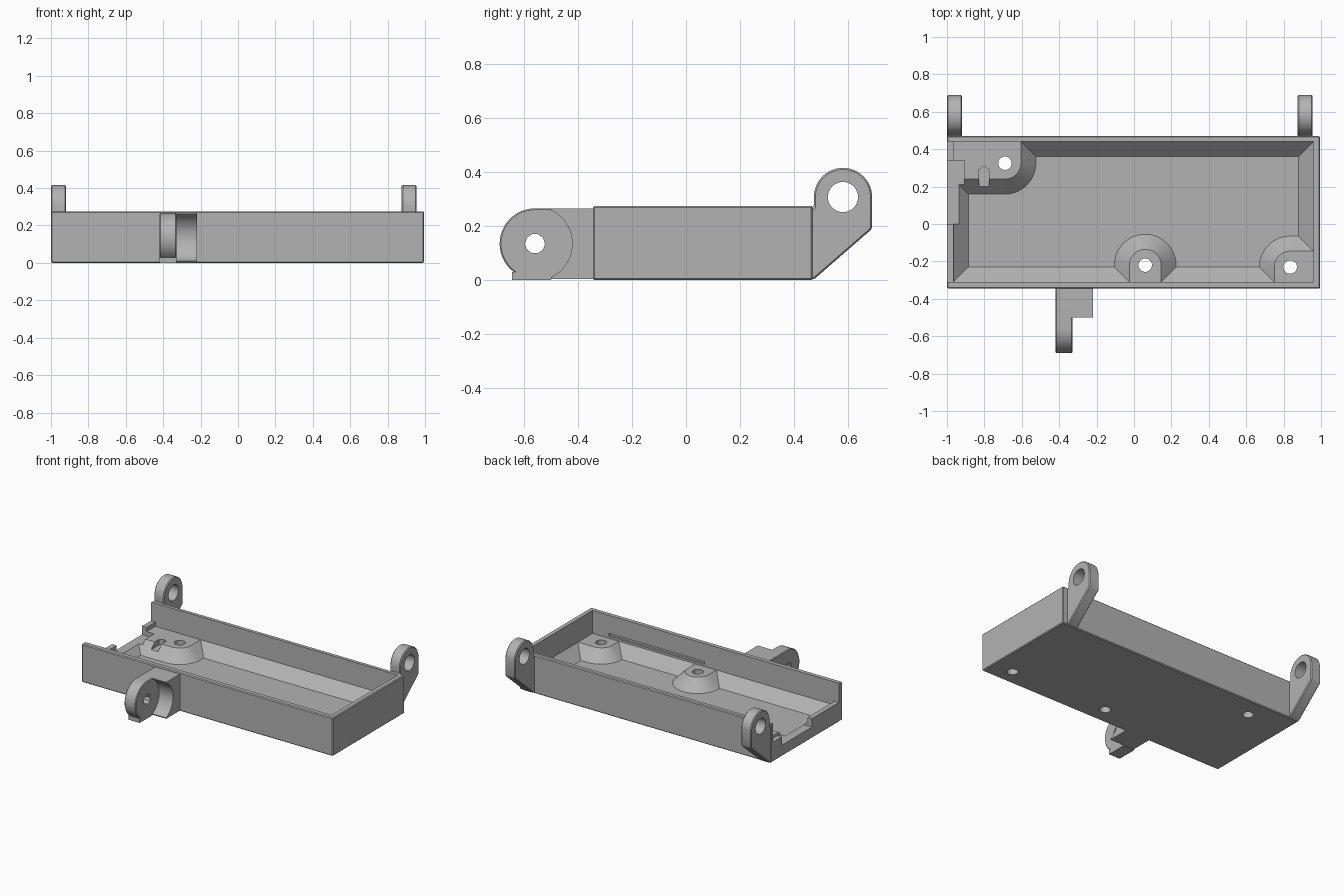
import bpy, bmesh, math
from mathutils import Vector

if "Cube" in bpy.data.objects:
    bpy.data.objects.remove(bpy.data.objects["Cube"], do_unlink=True)

grey = bpy.data.materials.new("plain grey")
grey.use_nodes = True
GREY = (0.45, 0.45, 0.45, 1)
grey.diffuse_color = GREY
grey.node_tree.nodes["Principled BSDF"].inputs["Base Color"].default_value = GREY


def arc(cx, cy, r, a0, a1, n=24):
    angles = [math.radians(a0 + (a1 - a0) * i / n) for i in range(n + 1)]
    return [(cx + r * math.cos(a), cy + r * math.sin(a)) for a in angles]


def circle(cx, cy, r, n=32):
    return arc(cx, cy, r, 0, 360, n)[:-1]


def rect(x0, x1, y0, y1):
    return [(x0, y0), (x1, y0), (x1, y1), (x0, y1)]


def loft(name, low, high, a, b, axis="z", bevel=0):
    """Closed solid between two matching outlines at heights a and b along an axis."""
    place = (lambda p, h: (h, *p)) if axis == "x" else (lambda p, h: (*p, h))
    bm = bmesh.new()
    lower = [bm.verts.new(place(p, a)) for p in low]
    upper = [bm.verts.new(place(p, b)) for p in high]
    bm.faces.new(lower[::-1])
    bm.faces.new(upper)
    n = len(low)
    for i in range(n):
        j = (i + 1) % n
        bm.faces.new((lower[i], lower[j], upper[j], upper[i]))
    bmesh.ops.recalc_face_normals(bm, faces=bm.faces)
    if bevel:
        sharp = [e for e in bm.edges if e.calc_face_angle() > 0.5]
        bmesh.ops.bevel(bm, geom=sharp, offset=bevel, segments=1, affect="EDGES")
    mesh = bpy.data.meshes.new(name)
    bm.to_mesh(mesh)
    bm.free()
    mesh.materials.append(grey)
    ob = bpy.data.objects.new(name, mesh)
    bpy.context.collection.objects.link(ob)
    return ob


def prism(name, outline, a, b, axis="z", bevel=0):
    return loft(name, outline, outline, a, b, axis, bevel)


def combine(ob, other, operation="DIFFERENCE"):
    other.hide_render = True
    mod = ob.modifiers.new("combine", "BOOLEAN")
    mod.object, mod.operation, mod.solver = other, operation, "EXACT"
    bpy.context.view_layer.objects.active = ob
    bpy.ops.object.modifier_apply(modifier=mod.name)
    bpy.data.objects.remove(other, do_unlink=True)


def smooth(ob):
    bpy.ops.object.select_all(action="DESELECT")
    ob.select_set(True)
    bpy.context.view_layer.objects.active = ob
    bpy.ops.object.shade_smooth_by_angle(angle=math.radians(25))


# Main dimensions of the tray
FLOOR, LEDGE, SLOPE = 0.03, 0.11, 0.08
X0, X1, Y0, Y1 = -0.965, 0.96, -0.31, 0.44

# Tray shell with a sloped basin and upright walls
tray = prism("tray", rect(-1, 0.995, -0.345, 0.47), 0, 0.275, bevel=0.006)
combine(tray, prism("cavity", rect(X0, X1, Y0, Y1), LEDGE, 0.4))
basin_floor = rect(X0 + SLOPE, X1 - SLOPE, Y0 + SLOPE, Y1 - SLOPE)
basin_rim = rect(X0 - 0.01, X1 + 0.01, Y0 - 0.01, Y1 + 0.01)
basin = loft("basin", basin_floor, rect(X0, X1, Y0, Y1), FLOOR, LEDGE)
combine(tray, basin)


# Screw bosses that flare into the basin and merge with the walls
def boss(cx, cy, a0, a1, tail):
    rings = [arc(cx, cy, r, a0, a1) + tail(r) for r in (0.175, 0.085)]
    combine(tray, loft("boss", *rings, FLOOR - 0.01, LEDGE), "UNION")


WY, WX = Y0 - 0.02, X1 + 0.02
boss(0.06, -0.22, 0, 180, lambda r: [(0.06 - r, WY), (0.06 + r, WY)])
boss(0.835, -0.23, 90, 180,
     lambda r: [(0.835 - r, WY), (WX, WY), (WX, -0.23 + r)])
boss(-0.69, 0.325, 270, 360,
     lambda r: [(-0.69 + r, Y1 + 0.02), (X0 - 0.02, Y1 + 0.02), (X0 - 0.02, 0.325 - r)])
for x, y in ((0.06, -0.22), (0.835, -0.23), (-0.69, 0.325)):
    combine(tray, prism("screw_hole", circle(x, y, 0.036), -0.1, 0.2))

# Lowered end wall, cable notch, pointed slot and groove in the front wall
combine(tray, prism("end_opening", rect(-1.1, -0.95, Y0, Y1), 0.14, 0.4))
combine(tray, prism("end_notch", rect(-1.1, -0.905, 0, 0.34), 0.08, 0.4))
slot = [(-0.83, 0.15), (-0.775, 0.15), (-0.775, 0.29), (-0.8025, 0.31), (-0.83, 0.29)]
combine(tray, prism("boss_slot", slot, 0.07, 0.2))
combine(tray, prism("wall_groove", rect(0.07, 0.83, Y0 - 0.015, Y0 + 0.01), 0.125, 0.145))
smooth(tray)

# Rear hinge lugs
rear = [(0.462, 0.003), (0.475, 0.003), (0.69, 0.19)]
rear += arc(0.582, 0.308, 0.108, 0, 180) + [(0.474, 0.27), (0.462, 0.27)]
for name, x in (("rear_lug_right", -1), ("rear_lug_left", 0.875)):
    lug = prism(name, rear, x, x + 0.08, "x", bevel=0.006)
    combine(lug, prism("pin_hole", circle(0.582, 0.308, 0.056), x - 0.1, x + 0.2, "x"))
    smooth(lug)

# Front hinge lug with a small foot
front = arc(-0.56, 0.135, 0.131, 90, 270) + [(-0.34, 0.004), (-0.34, 0.266)]
lug = prism("front_lug", front, -0.42, -0.33, "x", bevel=0.005)
combine(lug, prism("foot", rect(-0.645, -0.5, 0, 0.03), -0.42, -0.33, "x"), "UNION")
combine(lug, prism("pin_hole", circle(-0.56, 0.135, 0.037, 10), -0.6, -0.1, "x"))
smooth(lug)

# Support block beside the lug, hollowed by the hinge's clearance
block = prism("front_block", rect(-0.5, -0.34, 0.004, 0.266), -0.335, -0.22, "x")
combine(block, prism("clearance", circle(-0.56, 0.135, 0.138, 48), -0.33, -0.1, "x"))
smooth(block)
